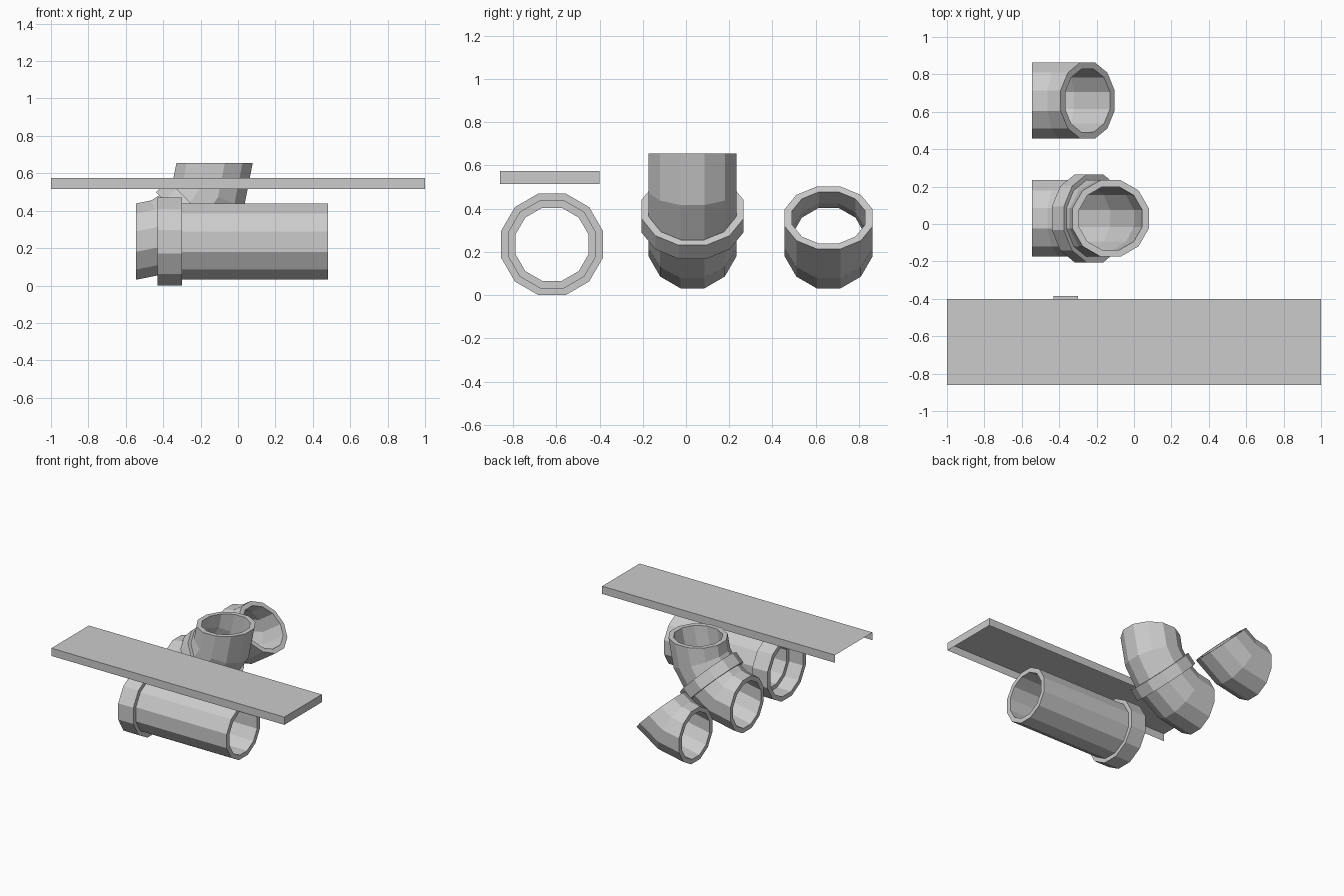
import bpy, bmesh
from math import sin, cos, pi, radians
from mathutils import Vector

if "Cube" in bpy.data.objects:
    bpy.data.objects.remove(bpy.data.objects["Cube"])

grey = bpy.data.materials.new("light_grey")
grey.use_nodes = True
grey.diffuse_color = (0.6, 0.6, 0.6, 1)
grey.node_tree.nodes["Principled BSDF"].inputs["Base Color"].default_value = (0.6, 0.6, 0.6, 1)

SIDES = 12
OUTER, INNER, COLLAR = 0.204, 0.169, 0.235   # flat-to-centre radii
BEND, START_X, AXIS_Z = 0.42, -0.545, 0.235


def finish(name, bm):
    bmesh.ops.recalc_face_normals(bm, faces=bm.faces)
    mesh = bpy.data.meshes.new(name)
    bm.to_mesh(mesh)
    bm.free()
    mesh.materials.append(grey)
    obj = bpy.data.objects.new(name, mesh)
    bpy.context.collection.objects.link(obj)
    return obj


def tube(name, sections):
    """Closed hollow loft; each section is (centre, pitch, flat radius)."""
    bm = bmesh.new()
    rings = []
    for centre, pitch, flat in sections:
        across, up = Vector((0, 1, 0)), Vector((-sin(pitch), 0, cos(pitch)))
        r = flat / cos(pi / SIDES)
        angles = [2 * pi * (i + 0.5) / SIDES for i in range(SIDES)]
        rings.append([bm.verts.new(centre + r * (cos(a) * across + sin(a) * up))
                      for a in angles])
    for a, b in zip(rings, rings[1:] + rings[:1]):
        for i in range(SIDES):
            j = (i + 1) % SIDES
            bm.faces.new((a[i], a[j], b[j], b[i]))
    return finish(name, bm)


def on_bend(y, angle, shift=0):
    """Point on the bend centre line, moved along its direction."""
    return Vector((START_X + BEND * sin(angle) + shift * cos(angle), y,
                   AXIS_Z + BEND * (1 - cos(angle)) + shift * sin(angle)))


def elbow(name, y, first, last):
    steps = [radians(22.5 * i) for i in range(first, last + 1)]
    outside = [(on_bend(y, a), a, OUTER) for a in steps]
    inside = [(on_bend(y, a), a, INNER) for a in reversed(steps)]
    tube(name, outside + inside)


# Straight pipe with a widened socket at one end
profile = [(0.48, OUTER), (-0.3, OUTER), (-0.3, COLLAR), (-0.43, COLLAR),
           (-0.43, 0.2), (-0.31, 0.2), (-0.31, INNER), (0.48, INNER)]
tube("straight_pipe", [(Vector((x, -0.62, AXIS_Z)), 0, r) for x, r in profile])

# Short elbow, and a full bend made of two elbows with a joint collar
elbow("short_elbow", 0.66, 0, 2)
elbow("full_bend", 0.03, 0, 4)
half = radians(45)
tube("joint_collar", [(on_bend(0.03, half, s), half, r) for s, r in
                      ((-0.035, 0.2), (-0.035, COLLAR), (0.055, COLLAR), (0.055, 0.2))])

# Gutter channel: thin sheet, open below and at one end
bm = bmesh.new()
bmesh.ops.create_cube(bm, size=1)
bmesh.ops.scale(bm, vec=(2, 0.46, 0.06), verts=bm.verts)
bmesh.ops.translate(bm, vec=(0, -0.63, 0.545), verts=bm.verts)
bm.normal_update()
bmesh.ops.delete(bm, geom=[f for f in bm.faces if f.normal.z < -0.5 or f.normal.x < -0.5],
                 context='FACES')
finish("gutter_channel", bm)
